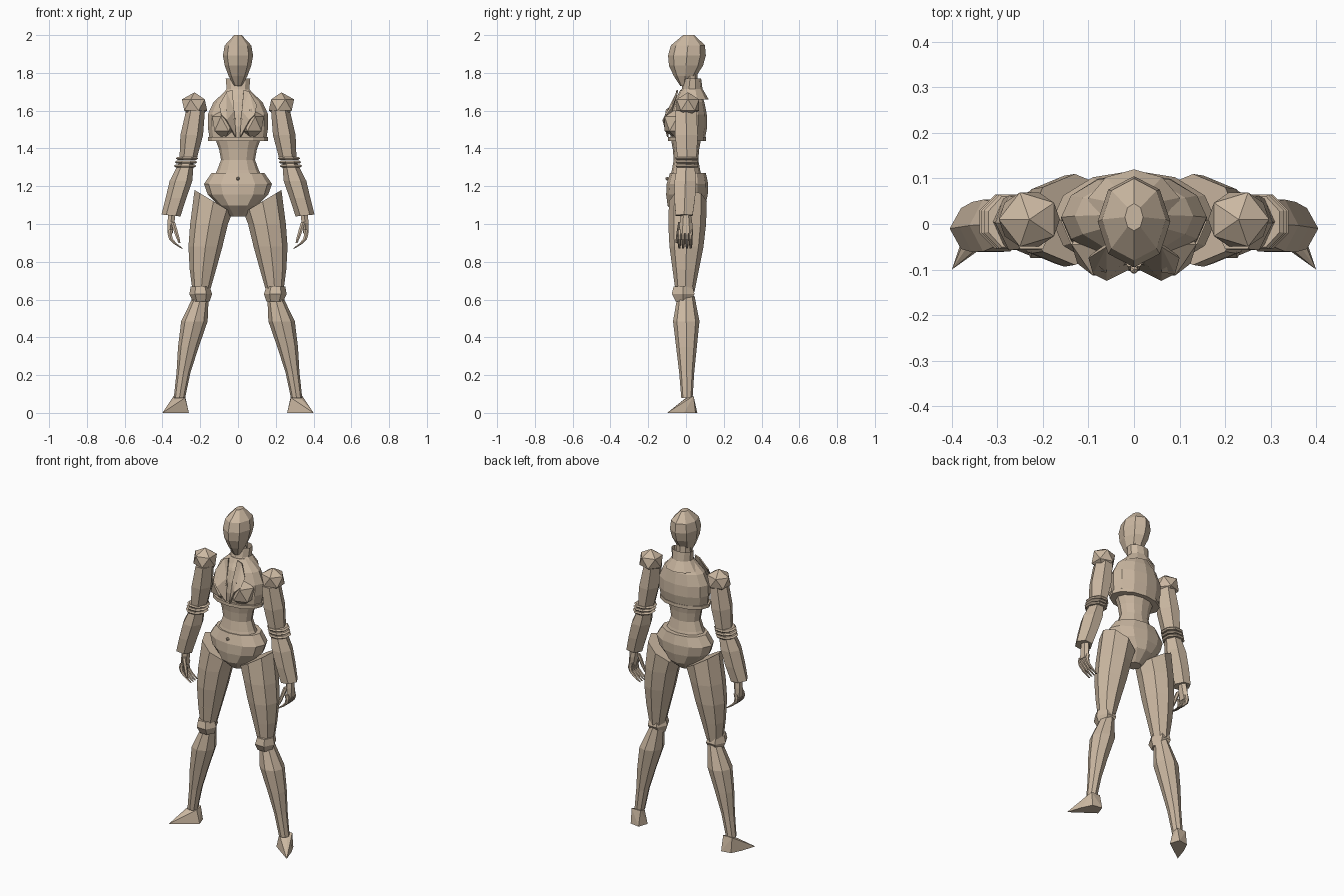
import bpy, bmesh, math
from mathutils import Vector

cube = bpy.data.objects.get("Cube")
if cube:
    bpy.data.objects.remove(cube)

clay = bpy.data.materials.new("warm_tan")
clay.use_nodes = True
tan = (0.6, 0.48, 0.36, 1)
clay.diffuse_color = tan
clay.node_tree.nodes["Principled BSDF"].inputs["Base Color"].default_value = tan


def finish(name, bm, paired=False):
    """Turn the bmesh into a flat-shaded object, mirrored across x when paired."""
    bmesh.ops.recalc_face_normals(bm, faces=bm.faces)
    mesh = bpy.data.meshes.new(name)
    bm.to_mesh(mesh)
    bm.free()
    mesh.materials.append(clay)
    part = bpy.data.objects.new(name, mesh)
    bpy.context.collection.objects.link(part)
    if paired:
        mirror = part.modifiers.new("other_side", 'MIRROR')
        mirror.use_mirror_merge = False
    return part


def loft(name, start, end, widths, depths, sides=8, turn=0.0, bow=0.0, tilt=0.0,
         capped=True, paired=False):
    """Skin evenly spaced level rings from start to end, given their half widths and depths.
    bow swings the middle outward in x, tilt slants the first ring."""
    angles = [math.tau * (i + turn) / sides for i in range(sides)]
    reach_x = max(math.sin(angle) for angle in angles)
    reach_y = max(math.cos(angle) for angle in angles)
    bm = bmesh.new()
    rings = []
    for index, (width, depth) in enumerate(zip(widths, depths)):
        along = index / (len(widths) - 1)
        centre = Vector(start).lerp(Vector(end), along)
        centre.x += bow * math.sin(math.pi * along)
        ring = []
        for angle in angles:
            x = width * math.sin(angle) / reach_x
            y = -depth * math.cos(angle) / reach_y
            slant = tilt * x if index == 0 else 0
            ring.append(bm.verts.new(centre + Vector((x, y, slant))))
        rings.append(ring)
    for low, high in zip(rings, rings[1:]):
        for i in range(sides):
            j = (i + 1) % sides
            bm.faces.new((low[i], low[j], high[j], high[i]))
    if capped:
        bm.faces.new(rings[0])
        bm.faces.new(rings[-1])
    return finish(name, bm, paired)


def ball(name, centre, size, paired=False):
    bm = bmesh.new()
    bmesh.ops.create_icosphere(bm, subdivisions=1, radius=1)
    bmesh.ops.scale(bm, vec=size, verts=bm.verts)
    bmesh.ops.translate(bm, vec=centre, verts=bm.verts)
    return finish(name, bm, paired)


# Head, neck and collar
loft("head", start=(0, -.01, 1.73), end=(0, .015, 2),
     widths=(.02, .05, .07, .08, .07, .02), depths=(.02, .06, .09, .1, .09, .03))
loft("neck", start=(0, .02, 1.66), end=(0, .02, 1.8), widths=(.05, .04), depths=(.04, .04))
loft("collar", start=(0, .03, 1.66), end=(0, .035, 1.77),
     widths=(.1, .06, .065), depths=(.09, .055, .045), sides=10, capped=False)

# Jacket, hem, midriff and briefs
loft("jacket", start=(0, .01, 1.45), end=(0, .02, 1.71), sides=12,
     widths=(.15, .16, .16, .13, .06), depths=(.09, .1, .095, .08, .05))
loft("jacket_hem", start=(0, .005, 1.44), end=(0, .005, 1.46), sides=12,
     widths=(.16, .16), depths=(.1, .1))
loft("waist", start=(0, 0, 1.23), end=(0, 0, 1.45), sides=12,
     widths=(.14, .11, .09, .1, .12), depths=(.09, .075, .065, .07, .08))
loft("briefs", start=(0, 0, 1.04), end=(0, .01, 1.27), sides=12,
     widths=(.04, .1, .16, .18, .14), depths=(.04, .1, .11, .11, .095))
ball("buckle", centre=(0, -.1, 1.24), size=(.01, .01, .01))

# Bust and lapels
ball("bust", centre=(.07, -.045, 1.53), size=(.075, .08, .085), paired=True)
bm = bmesh.new()
outline = ((.01, -.1, 1.46), (.06, -.125, 1.55), (.09, -.11, 1.58), (.06, -.1, 1.6),
           (.1, -.075, 1.63), (.06, -.05, 1.7), (.03, -.05, 1.71), (.02, -.08, 1.6))
bm.faces.new([bm.verts.new(point) for point in outline])
bmesh.ops.triangulate(bm, faces=bm.faces)
lapels = finish("lapels", bm, paired=True)
lapels.modifiers.new("thickness", 'SOLIDIFY').thickness = .008

# Shoulders and arms
ball("shoulders", centre=(.23, .01, 1.63), size=(.075, .07, .067), paired=True)
loft("upper_arms", start=(.225, 0, 1.6), end=(.265, .005, 1.34), sides=6, turn=.5,
     widths=(.05, .06, .045), depths=(.055, .06, .05), paired=True)
for i in range(3):
    x, z = .28 - .005 * i, 1.3 + .02 * i
    loft(f"elbow_bands_{i + 1}", start=(x, .005, z), end=(x, .005, z + .015), turn=.5,
         widths=(.05, .06, .05), depths=(.055, .06, .055), paired=True)
loft("forearms", start=(.355, -.01, 1.045), end=(.275, 0, 1.32), sides=6, turn=.5, tilt=.1,
     widths=(.05, .055, .06, .04), depths=(.045, .055, .057, .045), paired=True)

# Hands
loft("palms", start=(.35, 0, 1.06), end=(.36, 0, .95), sides=6,
     widths=(.02, .018, .014), depths=(.025, .033, .038), paired=True)
finger_sizes = (.011, .011, .01, .009, .005)
for i in range(4):
    y = .02 * i - .035
    loft(f"fingers_{i + 1}", start=(.355, y, .97), end=(.295, y, .87), sides=6, bow=.03,
         widths=finger_sizes, depths=finger_sizes, paired=True)
loft("thumbs", start=(.345, -.03, 1.01), end=(.31, -.05, .9), sides=6,
     widths=finger_sizes, depths=finger_sizes, paired=True)

# Legs
loft("thighs", start=(.13, .01, 1.12), end=(.195, -.005, .64), bow=.01, tilt=.6,
     widths=(.1, .1, .09, .07, .045), depths=(.1, .1, .09, .07, .05), paired=True)
loft("knees", start=(.195, -.015, .59), end=(.2, -.015, .67), sides=6, turn=.5,
     widths=(.045, .06, .05), depths=(.04, .06, .05), paired=True)
loft("shins", start=(.195, 0, .62), end=(.31, .005, .08), bow=.01,
     widths=(.04, .07, .055, .037, .03), depths=(.045, .07, .055, .04, .03), paired=True)

# Pointed feet, turned outward
bm = bmesh.new()
sole = ((.4, -.1, 0), (.26, 0, 0), (.28, .06, 0), (.34, .05, 0), (.37, -.01, 0))
ankle = ((.28, 0, .08), (.28, .04, .09), (.34, .04, .09), (.34, -.01, .07))
for point in sole + ankle:
    bm.verts.new(point)
bmesh.ops.convex_hull(bm, input=bm.verts)
finish("feet", bm, paired=True)
